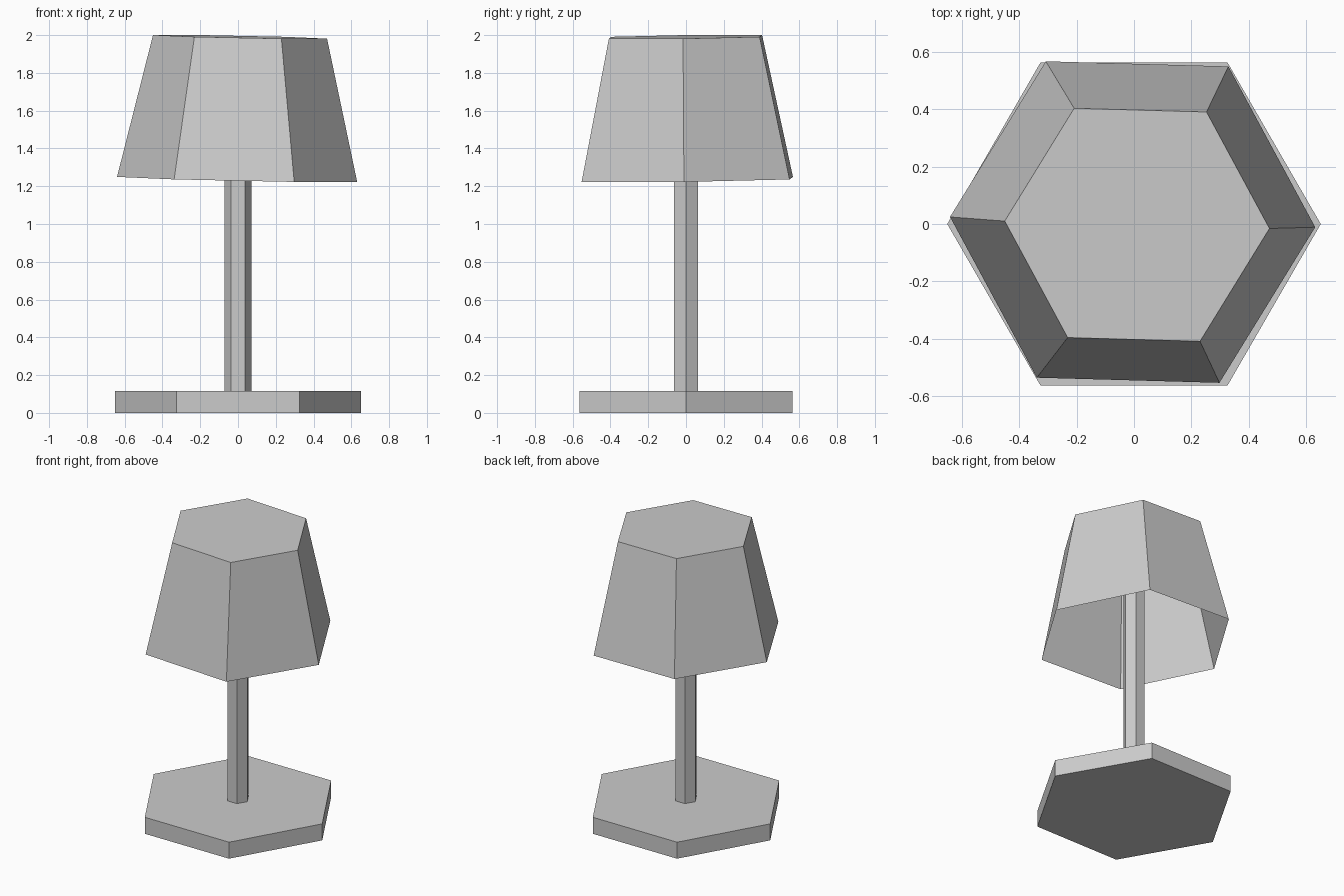
import bpy
import bmesh
from mathutils import Euler, Matrix

cube = bpy.data.objects.get("Cube")
if cube:
    bpy.data.objects.remove(cube, do_unlink=True)

# One plain grey for the whole lamp
grey = bpy.data.materials.new("plain grey")
grey.use_nodes = True
grey.diffuse_color = (0.6, 0.6, 0.6, 1)
grey.node_tree.nodes["Principled BSDF"].inputs["Base Color"].default_value = (0.6, 0.6, 0.6, 1)


def hexagon_part(name, r_bottom, r_top, z0, z1, open_bottom=False):
    """Six-sided prism or frustum with corners on the x axis."""
    bm = bmesh.new()
    bmesh.ops.create_cone(bm, cap_ends=True, segments=6, radius1=r_bottom,
                          radius2=r_top, depth=z1 - z0,
                          matrix=Matrix.Rotation(0.5235988 * 3, 4, 'Z'))
    bm.normal_update()
    if open_bottom:
        under = [f for f in bm.faces if f.normal.z < -0.9]
        bmesh.ops.delete(bm, geom=under, context='FACES')
    mesh = bpy.data.meshes.new(name)
    bm.to_mesh(mesh)
    bm.free()
    mesh.materials.append(grey)
    obj = bpy.data.objects.new(name, mesh)
    obj.location.z = (z0 + z1) / 2
    bpy.context.collection.objects.link(obj)
    return obj


# Foot and stem
hexagon_part("base", 0.65, 0.65, 0, 0.115)
hexagon_part("stem", 0.072, 0.072, 0.1, 1.95)

# Hollow shade, set slightly askew on the stem
shade = hexagon_part("shade", 0.636, 0.461, 1.236, 1.991, open_bottom=True)
shade.location.x = 0.003
shade.location.y = 0.002
shade.rotation_euler = Euler((0.012, 0.021, -0.028))
